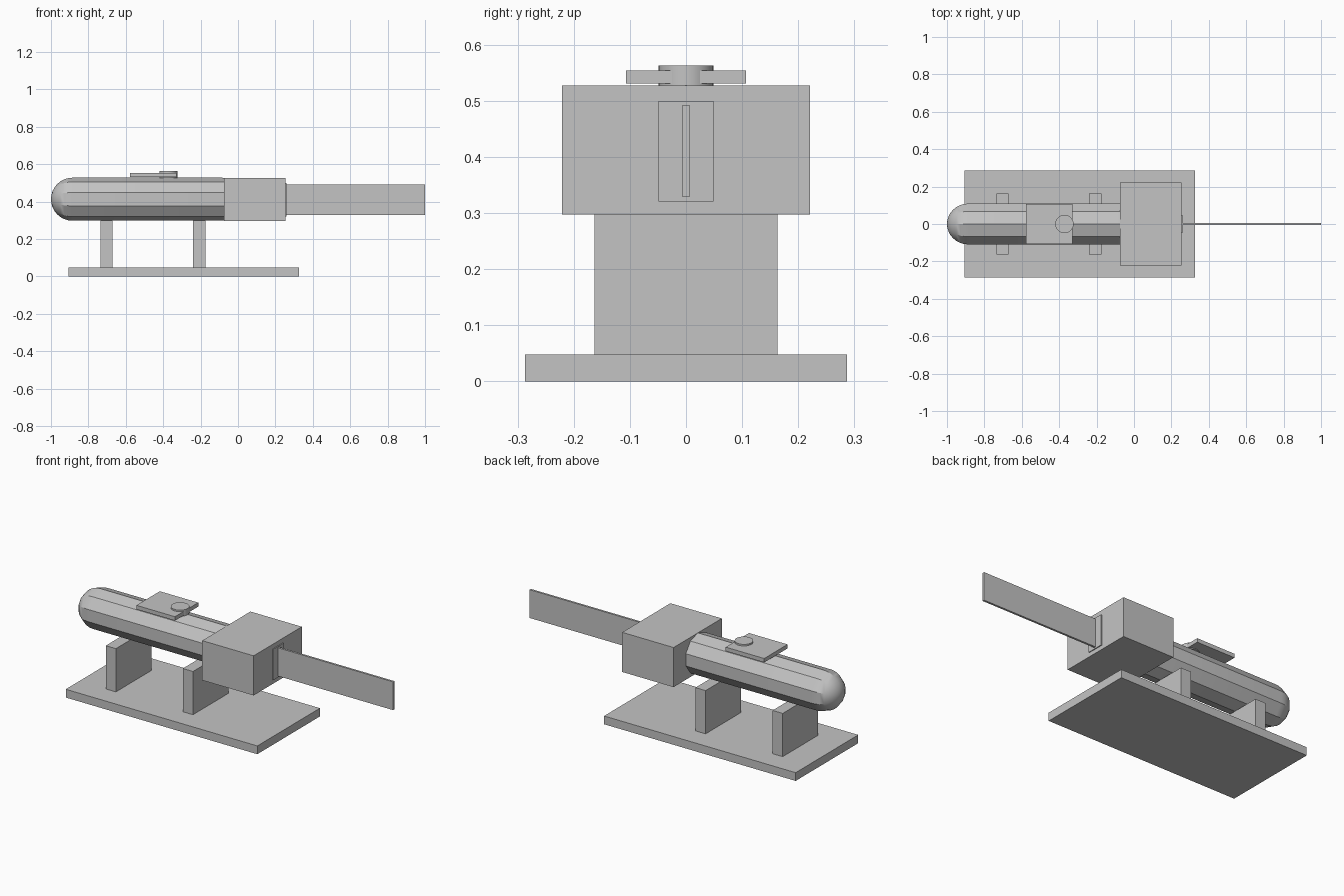
import bpy, bmesh
from math import radians, sin, cos, pi
from mathutils import Matrix, Vector

cube = bpy.data.objects.get("Cube")
if cube:
    bpy.data.objects.remove(cube, do_unlink=True)

grey = bpy.data.materials.new("plain_grey")
grey.use_nodes = True
colour = (0.55, 0.55, 0.55, 1)
grey.diffuse_color = colour
grey.node_tree.nodes["Principled BSDF"].inputs["Base Color"].default_value = colour


def finish(name, bm, smooth=False):
    bmesh.ops.recalc_face_normals(bm, faces=bm.faces)
    mesh = bpy.data.meshes.new(name)
    bm.to_mesh(mesh)
    bm.free()
    mesh.materials.append(grey)
    obj = bpy.data.objects.new(name, mesh)
    bpy.context.collection.objects.link(obj)
    if smooth:
        bpy.ops.object.select_all(action="DESELECT")
        obj.select_set(True)
        bpy.context.view_layer.objects.active = obj
        bpy.ops.object.shade_smooth_by_angle(angle=radians(30))
    return obj


def box(name, x0, x1, half_width, z0, z1):
    """Box spanning x and z ranges, symmetric across y."""
    bm = bmesh.new()
    bmesh.ops.create_cube(bm, size=1)
    bmesh.ops.scale(bm, vec=(x1 - x0, 2 * half_width, z1 - z0), verts=bm.verts)
    bmesh.ops.translate(bm, vec=((x0 + x1) / 2, 0, (z0 + z1) / 2), verts=bm.verts)
    return finish(name, bm)


def capsule(name, x0, x1, radius, z, sides, steps):
    """Faceted rod along x with domed ends and a ridge on top."""
    arc = [i * pi / 2 / steps for i in range(steps + 1)]
    profile = [(x0 + radius * (1 - cos(a)), radius * sin(a)) for a in arc]
    profile += [(x0 + x1 - x, r) for x, r in reversed(profile)]
    bm = bmesh.new()
    verts = [bm.verts.new((x, 0, r)) for x, r in profile]
    edges = [bm.edges.new(pair) for pair in zip(verts, verts[1:])]
    bmesh.ops.spin(bm, geom=verts + edges, cent=(0, 0, 0), axis=(1, 0, 0),
                   angle=2 * pi, steps=sides, use_merge=False)
    bmesh.ops.remove_doubles(bm, verts=bm.verts, dist=0.0005)
    bmesh.ops.translate(bm, vec=(0, 0, z), verts=bm.verts)
    return finish(name, bm, smooth=True)


# Stand
box("base", -0.905, 0.325, 0.287, 0, 0.048)
for name, x in (("left_end_post", -0.7025), ("middle_post", -0.2075)):
    box(name, x - 0.0325, x + 0.0325, 0.163, 0.048, 0.299)

# Handle with domed ends
capsule("handle", -1.0, 0.03, 0.115, 0.413, 10, 8)

# Guard block, blade socket and blade
box("guard", -0.075, 0.255, 0.221, 0.297, 0.527)
box("blade_socket", 0.25, 0.26, 0.049, 0.321, 0.50)
box("blade", 0.255, 1.0, 0.006, 0.329, 0.493)

# Switch plate and round button
box("switch_plate", -0.577, -0.33, 0.107, 0.531, 0.554)
bm = bmesh.new()
bmesh.ops.create_cone(bm, cap_ends=True, segments=32, radius1=0.049, radius2=0.049,
                      depth=0.036, matrix=Matrix.Translation(Vector((-0.372, 0, 0.545))))
finish("button", bm, smooth=True)
